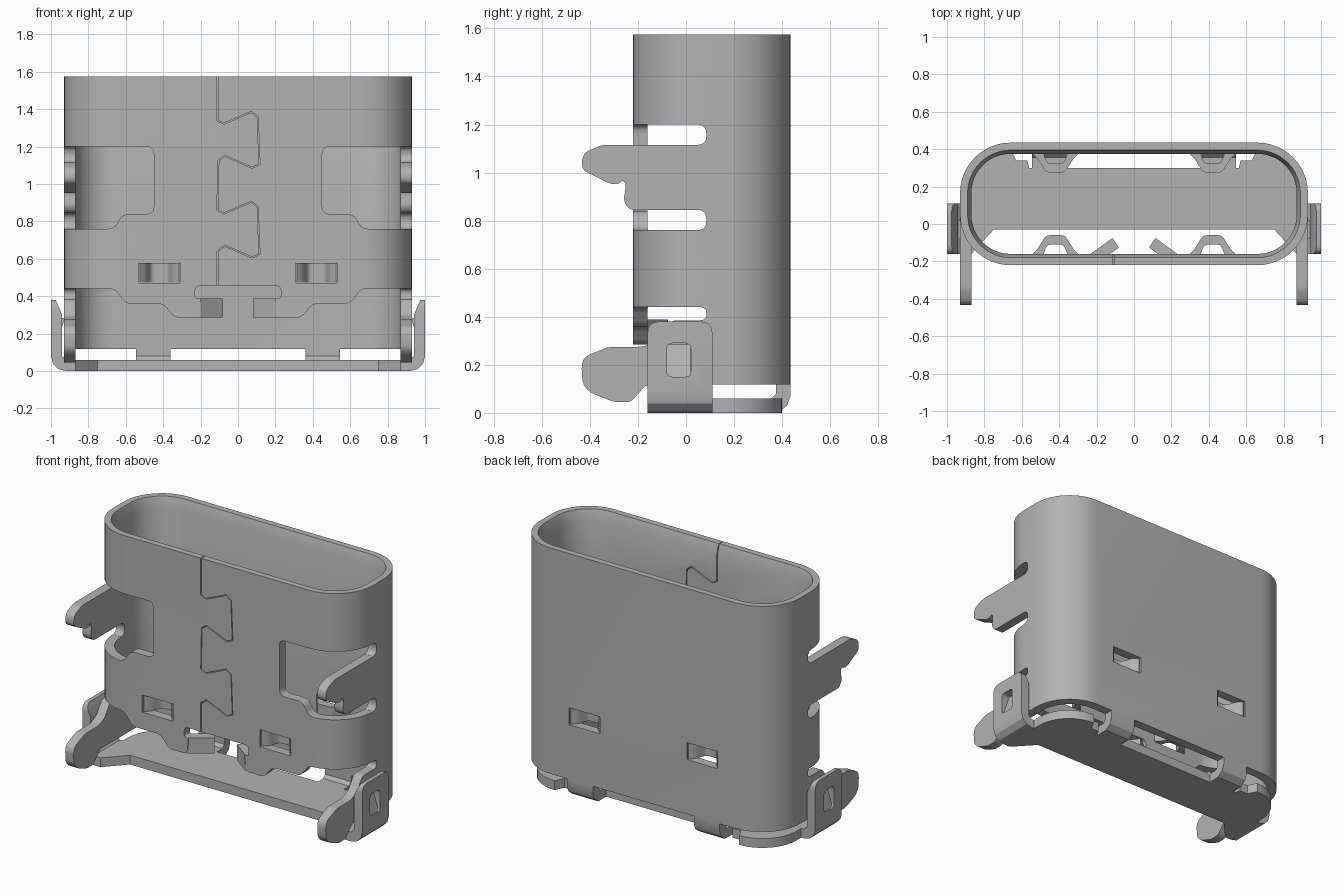
import bpy, bmesh, math
from mathutils import Vector

old = bpy.data.objects.get("Cube")
if old:
    bpy.data.objects.remove(old)

GREY = (0.45, 0.45, 0.45, 1)
metal = bpy.data.materials.new("grey metal")
metal.use_nodes = True
metal.diffuse_color = GREY
bsdf = metal.node_tree.nodes["Principled BSDF"]
bsdf.inputs["Base Color"].default_value = GREY

FRONT, BACK, HALF, TOP, BOTTOM = -0.22, 0.435, 0.93, 1.575, 0.118
T, R = 0.06, 0.27
MID = (FRONT + BACK) / 2
TANGENT = FRONT + R      # where the side wall becomes straight


def make(name, bm):
    bmesh.ops.recalc_face_normals(bm, faces=bm.faces)
    mesh = bpy.data.meshes.new(name)
    bm.to_mesh(mesh)
    bm.free()
    mesh.materials.append(metal)
    obj = bpy.data.objects.new(name, mesh)
    bpy.context.collection.objects.link(obj)
    return obj


def fillet(pts, r, steps=5):
    """Round every corner of a closed outline."""
    out = []
    for i, p in enumerate(pts):
        p, a, b = Vector(p), Vector(pts[i - 1]), Vector(pts[(i + 1) % len(pts)])
        d = min(r, (a - p).length * 0.48, (b - p).length * 0.48)
        s, e = p + (a - p).normalized() * d, p + (b - p).normalized() * d
        for k in range(steps + 1):
            t = k / steps
            out.append(s * (1 - t) ** 2 + p * 2 * t * (1 - t) + e * t * t)
    return out


def prism(name, pts, plane, lo, hi):
    """Extrude an outline drawn in plane xy, xz or yz along the remaining axis."""
    place = {"xy": lambda a, b, c: (a, b, c),
             "xz": lambda a, b, c: (a, c, b),
             "yz": lambda a, b, c: (c, a, b)}[plane]
    bm = bmesh.new()
    rings = [[bm.verts.new(place(p[0], p[1], c)) for p in pts] for c in (lo, hi)]
    for ring in rings:
        bm.faces.new(ring)
    for i in range(len(pts)):
        j = (i + 1) % len(pts)
        bm.faces.new((rings[0][i], rings[0][j], rings[1][j], rings[1][i]))
    return make(name, bm)


def rect(a0, a1, b0, b1):
    return [(a0, b0), (a1, b0), (a1, b1), (a0, b1)]


def boolean(obj, cutter, operation="DIFFERENCE"):
    mod = obj.modifiers.new("cut", "BOOLEAN")
    mod.operation, mod.object, mod.solver = operation, cutter, "EXACT"
    bpy.context.view_layer.objects.active = obj
    bpy.ops.object.modifier_apply(modifier=mod.name)
    bpy.data.objects.remove(cutter)


def flip(pts, s):
    return [(s * p[0], p[1]) for p in pts]


def stadium(inset):
    r, pts = R - inset, []
    for q, (cx, cy) in enumerate([(HALF - R, BACK - R), (R - HALF, BACK - R),
                                  (R - HALF, TANGENT), (HALF - R, TANGENT)]):
        for k in range(13):
            a = math.pi / 2 * (q + k / 12)
            pts.append((cx + r * math.cos(a), cy + r * math.sin(a)))
    return pts


# Shell: rounded tube with a chamfered mouth
bm = bmesh.new()
levels = [(0, BOTTOM), (0, TOP), (0.04, TOP), (T, TOP - 0.06), (T, BOTTOM)]
rings = [[bm.verts.new((x, y, z)) for x, y in stadium(inset)] for inset, z in levels]
for i, ring in enumerate(rings):
    nxt = rings[(i + 1) % len(rings)]
    for j in range(len(ring)):
        k = (j + 1) % len(ring)
        bm.faces.new((ring[j], ring[k], nxt[k], nxt[j]))
shell = make("shell", bm)

# Lower front cutaway with the T-shaped relief in the middle
half = [(1.1, 0), (1.1, 0.44), (0.66, 0.44), (0.60, 0.36), (0.40, 0.36), (0.34, 0.285),
        (0.21, 0.285), (0.20, 0.39), (0.23, 0.39), (0.23, 0.455)]
outline = half + flip(half[::-1], -1)
boolean(shell, prism("lower_cut", fillet(outline, 0.03), "xz", -0.6, TANGENT))

# Side windows and rounded slots around the legs
window = [(0.45, 1.2), (1.1, 1.2), (1.1, 0.76), (0.66, 0.76), (0.62, 0.84), (0.45, 0.84)]
for s in (1, -1):
    boolean(shell, prism("window_cut", fillet(flip(window, s), 0.04), "xz", -0.6, TANGENT))
    for lo, hi in ((0.76, 0.845), (1.115, 1.2), (0.385, 0.44)):
        slot = fillet(rect(-0.1, 0.085, lo, hi), 0.04)
        boolean(shell, prism("slot_cut", slot, "yz", s * 0.8, s * 1.1))

# Dovetail seam, a fine gap along a zigzag path
seam = [(-0.11, 1.7)]
for base, s in ((1.35, 1), (1.115, -1), (0.87, 1), (0.635, -1)):
    z = base - 0.01
    seam += [(-0.11 * s - 0.005 * (1 - s) / 2 * -1, z), (-0.075 * s, z - 0.018 * 1),
             (0.07 * s, z + 0.045), (0.105 * s, z + 0.02)]
seam[-1] = (-0.11, 0.64)
seam.append((-0.11, 0.43))
left, right = [], []
for i, p in enumerate(seam):
    p = Vector(p)
    d1 = (p - Vector(seam[i - 1])).normalized() if i else Vector((0, -1))
    d2 = (Vector(seam[i + 1]) - p).normalized() if i < len(seam) - 1 else d1
    n = Vector((-(d1 + d2).y, (d1 + d2).x)).normalized()
    n *= 0.0025 / max(0.4, n.dot(Vector((-d1.y, d1.x))))
    left.append(p + n)
    right.append(p - n)
boolean(shell, prism("seam_cut", left + right[::-1], "xz", -0.4, -0.1))

# Spring bumps pressed inwards from front and back walls
bump = [(-0.11, -0.219), (-0.07, -0.18), (-0.045, -0.11), (0.045, -0.11), (0.07, -0.18),
        (0.11, -0.219), (0.13, -0.165), (0.10, -0.14), (0.05, -0.06), (-0.05, -0.06),
        (-0.10, -0.14), (-0.13, -0.165)]
for s, side in ((1, "left"), (-1, "right")):
    for wall in ("front", "back"):
        pts = [(x + s * 0.42, y if wall == "front" else 2 * MID - y) for x, y in bump]
        lo, hi = (-0.4, -0.1) if wall == "front" else (0.32, 0.6)
        hole = rect(s * 0.42 - 0.11, s * 0.42 + 0.11, 0.47, 0.58)
        boolean(shell, prism("bump_cut", hole, "xz", lo, hi))
        prism(f"{wall}_spring_{side}", fillet(pts, 0.02, 3), "xy", 0.472, 0.578)

# Legs, flaps, lugs and rear bends on both sides
upper_leg = [(TANGENT, 1.115), (-0.35, 1.115), (-0.42, 1.085), (-0.435, 1.05), (-0.43, 1.01),
             (-0.32, 0.955), (-0.285, 0.95), (-0.26, 0.97), (-0.25, 0.945), (-0.26, 0.88),
             (-0.235, 0.845), (TANGENT, 0.845)]
lower_leg = [(TANGENT, 0.385), (-0.06, 0.385), (-0.12, 0.30), (-0.18, 0.275), (-0.32, 0.275),
             (-0.42, 0.235), (-0.435, 0.20), (-0.43, 0.12), (-0.40, 0.085), (-0.30, 0.045),
             (-0.23, 0.045), (-0.165, 0.118), (TANGENT, 0.118)]
flap = [(0.235, -0.218), (0.20, -0.215), (0.08, -0.125), (0.115, -0.075), (0.235, -0.162)]
lug = [(0.88, 0), (0.92, 0), (0.96, 0.01), (0.99, 0.04), (1.0, 0.08), (1.0, 0.38), (0.975, 0.38),
       (0.94, 0.30), (0.94, 0.08), (0.92, 0.06), (0.88, 0.06)]
bend = [(BACK, BOTTOM), (BACK, 0.07), (0.42, 0.03), (0.38, 0), (0.29, 0), (0.29, T),
        (0.355, T), (0.375, 0.08), (0.375, BOTTOM)]
for s, side in ((1, "left"), (-1, "right")):
    x0, x1 = s * (HALF - T), s * HALF
    for name, pts in (("upper_leg", upper_leg), ("lower_leg", lower_leg)):
        ends = [Vector(p) for p in (pts[0], pts[-1])]
        prism(f"{name}_{side}", ends[:1] + fillet(pts, 0.02, 3)[4:-4] + ends[1:], "yz", x0, x1)
    prism(f"seam_flap_{side}", flip(flap, s), "xy", 0.287, 0.388)
    plate = prism(f"side_lug_{side}", flip(lug, s), "xz", -0.16, 0.11)
    rounded = fillet(rect(-0.16, 0.11, -0.2, 0.38), 0.05)
    boolean(plate, prism("lug_round", rounded, "yz", s * 0.8, s * 1.2), "INTERSECT")
    opening = fillet(rect(-0.08, 0.02, 0.15, 0.29), 0.025)
    boolean(plate, prism("lug_cut", opening, "yz", s * 0.9, s * 1.1))
    latch = [(0.975, 0.14), (0.99, 0.15), (0.945, 0.285), (0.925, 0.28)]
    prism(f"lug_latch_{side}", flip(latch, s), "xz", -0.079, 0.019)
    prism(f"rear_bend_{side}", bend, "yz", s * 0.36, s * 0.545)

# Base plate with rounded rear lobes
half = [(0.56, 0.30), (0.57, 0.34), (0.63, 0.34), (0.66, 0.40)]
half += [(0.66 + 0.24 * math.sin(a), 0.16 + 0.24 * math.cos(a))
         for a in (math.pi / 20 * k for k in range(1, 11))]
half += [(0.90, 0.11), (0.90, -0.16), (0.87, -0.16), (0.75, -0.03)]
prism("base_plate", half + flip(half[::-1], -1), "xy", 0.0, T)

# Smooth the curves, keep the stamped edges sharp
bpy.ops.object.select_all(action="DESELECT")
for obj in bpy.context.scene.objects:
    if obj.type == "MESH" and metal.name in obj.data.materials:
        obj.select_set(True)
        bpy.context.view_layer.objects.active = obj
bpy.ops.object.shade_smooth_by_angle(angle=math.radians(30))
